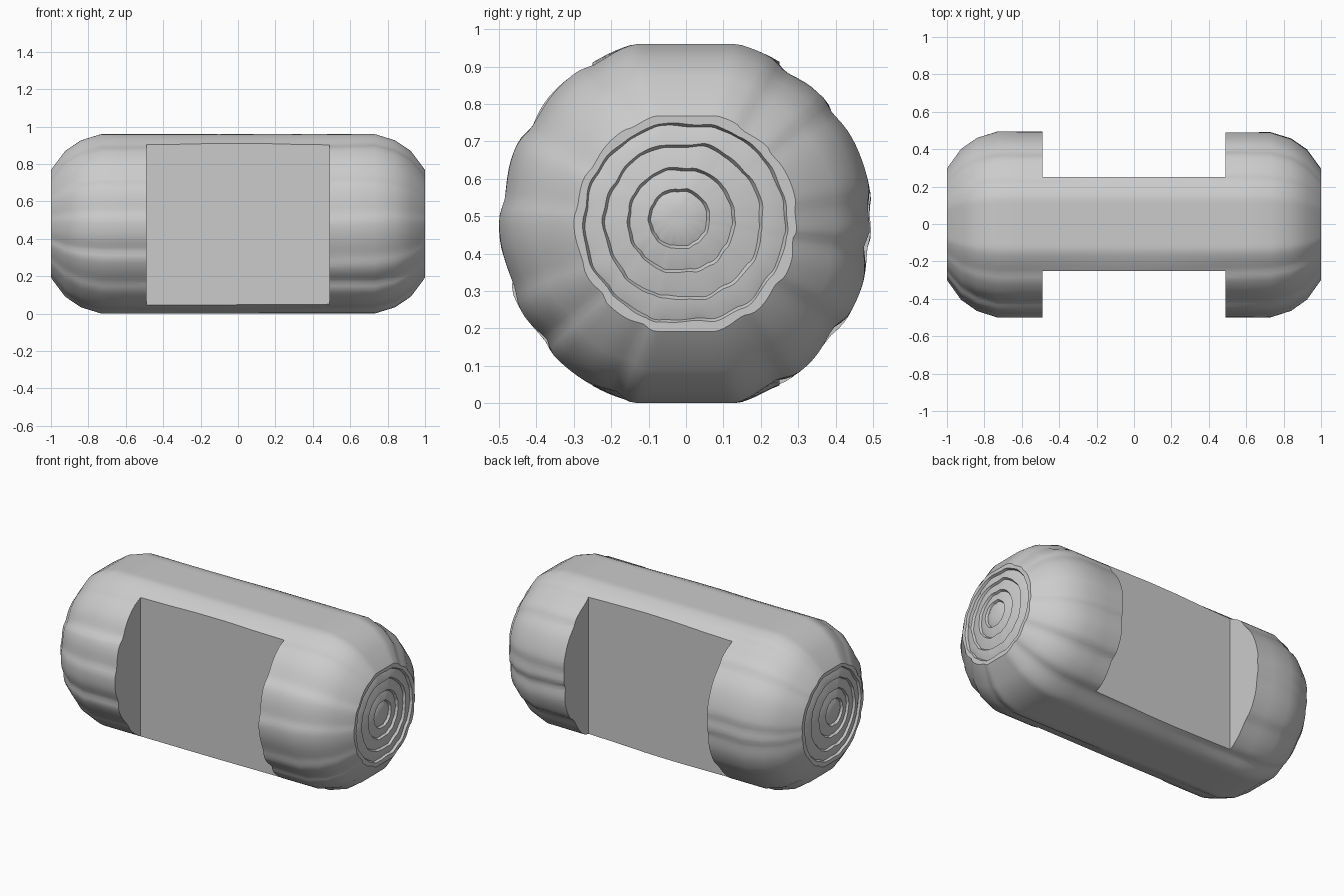
import bpy, bmesh, math, random

if "Cube" in bpy.data.objects:
    bpy.data.objects.remove(bpy.data.objects["Cube"])
random.seed(4)

RADIUS, HALF_HEIGHT, SEGMENTS = 0.5, 0.48, 144

wood = bpy.data.materials.new("plain grey wood")
wood.use_nodes = True
GREY = (0.6, 0.6, 0.6, 1)
wood.diffuse_color = GREY
wood.node_tree.nodes["Principled BSDF"].inputs["Base Color"].default_value = GREY

# Bark grooves: direction in degrees around the log, depth, width, drift
grooves = []
for angle in (5, 38, 57, 120, 148, 172, 200, 220, 248, 300, 325, 353):
    for side in (-1, 1):
        grooves.append((angle + random.uniform(-3, 3) * (side < 0),
                        random.uniform(0.008, 0.018), random.uniform(2, 4.5),
                        random.uniform(-5, 5), side))


def bark(angle, x):
    """Depth of the bark grooves at one spot, for either half of the log."""
    depth = 0
    for centre, deep, width, drift, side in grooves:
        if side * x < 0:
            continue
        gap = (math.degrees(angle) - centre - drift * (abs(x) - 0.7) + 180) % 360 - 180
        # steep on one flank, gentle on the other
        spread = width if gap > 0 else width * 2.5
        depth += deep * math.exp(-(gap / spread) ** 2)
    return depth * min(1, abs(x) / 0.4)


def section(x, scale, groove=1, wobble=0, phase=0, shift=0):
    """One loop of points: a circle flattened on top and underneath."""
    loop = []
    for i in range(SEGMENTS):
        a = math.tau * i / SEGMENTS
        r = RADIUS - groove * bark(a, x)
        r = min(r, HALF_HEIGHT / max(abs(math.sin(a)), 0.01)) * scale
        r *= 1 + wobble * (math.sin(7 * a + phase) + 0.6 * math.sin(17 * a + 2 * phase))
        loop.append((x, r * math.cos(a) - 0.025 * shift,
                     HALF_HEIGHT + r * math.sin(a) + 0.018 * shift))
    return loop


# End rings from the rim inwards: scale and depth of each step
end_rings = [(0.55, 0), (0.537, 0.014)]
for outer in (0.415, 0.275, 0.15):
    end_rings += [(outer + 0.07, 0.004), (outer + 0.015, 0), (outer, 0.013)]
end_rings += [(0.10, 0.003), (0.04, 0.001)]


def end_loops(side):
    return [section(side * (1 - depth), scale, 0.5, 0.009, scale * 25 + side, 1 - scale / 0.6)
            for scale, depth in end_rings]


# Rounded shoulders at both ends and a straight trunk between
shoulder = [(1, 0.6), (0.925, 0.81), (0.84, 0.93), (0.73, 1)]
trunk = [(x, 1) for x in (0.6, 0.48, 0.3, 0.1)]
half = shoulder + trunk
body = [section(x, s) for x, s in half] + [section(-x, s) for x, s in reversed(half)]
loops = list(reversed(end_loops(1))) + body + end_loops(-1)

bm = bmesh.new()
rings = [[bm.verts.new(p) for p in loop] for loop in loops]
for a, b in zip(rings, rings[1:]):
    for i in range(SEGMENTS):
        j = (i + 1) % SEGMENTS
        bm.faces.new((a[i], a[j], b[j], b[i]))
bm.faces.new(rings[0])
bm.faces.new(rings[-1])
bmesh.ops.recalc_face_normals(bm, faces=bm.faces)
mesh = bpy.data.meshes.new("notched_log")
bm.to_mesh(mesh)
bm.free()
mesh.materials.append(wood)
log = bpy.data.objects.new("notched_log", mesh)
bpy.context.collection.objects.link(log)

# Square notches cut from the front and the back
bpy.context.view_layer.objects.active = log
for name, side in (("front", -1), ("back", 1)):
    bpy.ops.mesh.primitive_cube_add(size=1, location=(0, side * 0.55, HALF_HEIGHT))
    cutter = bpy.context.object
    cutter.name = name + "_notch_cutter"
    cutter.scale = (0.98, 0.6, 1.4)
    cutter.hide_render = True
    cutter.data.materials.append(wood)
    bpy.context.view_layer.update()
    notch = log.modifiers.new(name + "_notch", 'BOOLEAN')
    notch.operation = 'DIFFERENCE'
    notch.solver = 'EXACT'
    notch.object = cutter
    bpy.context.view_layer.objects.active = log
    bpy.ops.object.modifier_apply(modifier=notch.name)
    bpy.data.objects.remove(cutter)

bpy.ops.object.select_all(action='DESELECT')
log.select_set(True)
bpy.context.view_layer.objects.active = log
bpy.ops.object.shade_smooth_by_angle(angle=math.radians(30))
